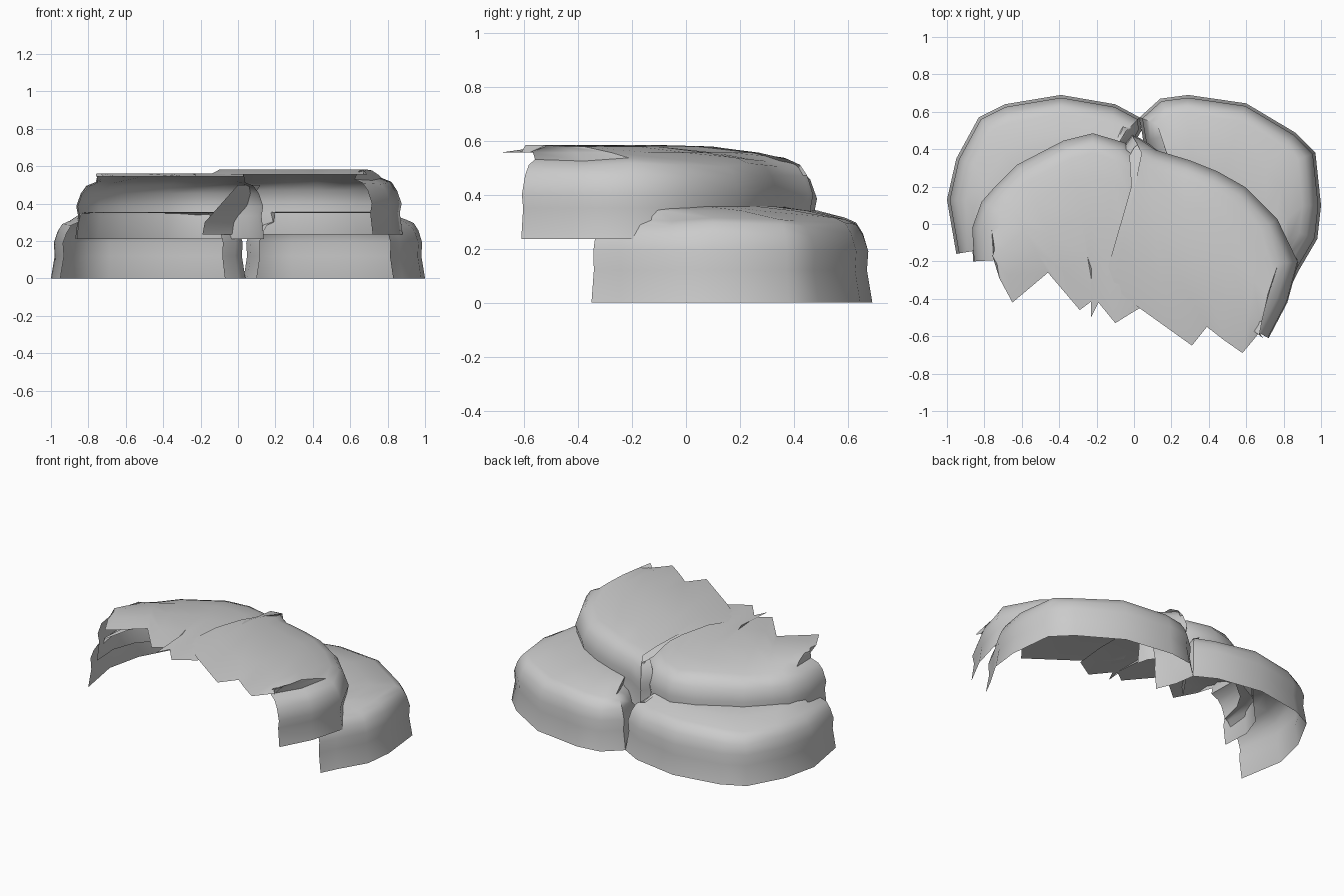
import bpy, bmesh
from mathutils import Vector


def inward(path, i):
    # horizontal direction pointing into the lobe (path runs left to right round the back)
    a = Vector(path[max(i - 1, 0)])
    b = Vector(path[min(i + 1, len(path) - 1)])
    t = (b - a).normalized()
    return Vector((t.y, -t.x))


def lobe(name, path, profile, ends, cap):
    """Open shell: wall swept along path by profile (inset, z), cap spread to the ends."""
    bm = bmesh.new()
    columns = []
    for i, p in enumerate(path):
        n = inward(path, i)
        col = []
        for inset, z in profile:
            q = Vector(p) + n * inset
            col.append(bm.verts.new((q.x, q.y, z + 0.006 * ((i * 7) % 3 - 1) * (inset > 0.03))))
        rim, end = q.copy(), Vector(ends[i])
        for t, z in cap:
            q = rim.lerp(end, t)
            col.append(bm.verts.new((q.x, q.y, z)))
        columns.append(col)
    for a, b in zip(columns, columns[1:]):
        for j in range(len(a) - 1):
            bm.faces.new((a[j], b[j], b[j + 1], a[j + 1]))
    bmesh.ops.recalc_face_normals(bm, faces=bm.faces)
    if sum(f.normal.z for f in bm.faces) < 0:
        bmesh.ops.reverse_faces(bm, faces=bm.faces)
    me = bpy.data.meshes.new(name)
    bm.to_mesh(me)
    bm.free()
    ob = bpy.data.objects.new(name, me)
    bpy.context.collection.objects.link(ob)
    bpy.ops.object.select_all(action='DESELECT')
    ob.select_set(True)
    bpy.context.view_layer.objects.active = ob
    bpy.ops.object.shade_smooth_by_angle(angle=0.8)


low_wall = [(0, 0), (0.02, 0.12), (0.015, 0.19), (0.035, 0.25), (0.06, 0.29), (0.10, 0.308)]
low_cap = [(0.4, 0.34), (0.75, 0.355), (1, 0.35)]


def high_wall(base, top):
    return [(0, base), (0.015, top - 0.22), (0.005, top - 0.17), (0.03, top - 0.10),
            (0.06, top - 0.06), (0.11, top - 0.04)]


# lower ledges, their tops running a little way under the upper ones
lobe("lower_left_ledge",
     [(-0.95, -0.16), (-1, 0.13), (-0.95, 0.35), (-0.83, 0.57), (-0.69, 0.64), (-0.39, 0.69),
      (-0.1, 0.64), (0.03, 0.57), (0.04, 0.5), (0, 0.43), (-0.07, 0.36)],
     low_wall,
     [(-0.82, -0.17), (-0.78, 0), (-0.72, 0.1), (-0.6, 0.2), (-0.5, 0.27), (-0.32, 0.34),
      (-0.2, 0.35), (-0.13, 0.35), (-0.12, 0.34), (-0.14, 0.34), (-0.17, 0.33)],
     low_cap)
lobe("lower_right_ledge",
     [(0.1, 0.32), (0.05, 0.44), (0.03, 0.57), (0.14, 0.67), (0.29, 0.69), (0.6, 0.645),
      (0.86, 0.49), (0.97, 0.38), (1, 0.1), (0.98, -0.08), (0.88, -0.25), (0.83, -0.35)],
     low_wall,
     [(0.2, 0.28), (0.2, 0.29), (0.2, 0.3), (0.25, 0.27), (0.32, 0.24), (0.45, 0.18),
      (0.57, 0.08), (0.65, 0), (0.7, -0.08), (0.74, -0.16), (0.74, -0.24), (0.71, -0.34)],
     low_cap)

# upper ledges with ragged front edges
lobe("upper_left_ledge",
     [(-0.86, -0.2), (-0.87, -0.02), (-0.82, 0.12), (-0.75, 0.2), (-0.63, 0.32), (-0.38, 0.45),
      (-0.22, 0.49), (-0.05, 0.44), (0.06, 0.35), (0.12, 0.27), (0.14, 0.2)],
     high_wall(0.21, 0.555),
     [(-0.76, -0.16), (-0.72, -0.29), (-0.65, -0.42), (-0.46, -0.26), (-0.29, -0.46),
      (-0.21, -0.4), (-0.23, -0.5), (-0.19, -0.42), (-0.1, -0.53), (-0.02, -0.48), (0.03, -0.45)],
     [(0.15, 0.54), (0.4, 0.56), (0.7, 0.562), (1, 0.545)])
lobe("upper_right_ledge",
     [(-0.06, 0.41), (-0.01, 0.475), (0.03, 0.46), (0.12, 0.4), (0.3, 0.345), (0.45, 0.285),
      (0.6, 0.2), (0.77, 0.03), (0.88, -0.2), (0.82, -0.42), (0.72, -0.61)],
     high_wall(0.235, 0.57),
     [(-0.15, -0.27), (-0.11, -0.34), (0.03, -0.45), (0.17, -0.55), (0.31, -0.65),
      (0.39, -0.55), (0.48, -0.62), (0.58, -0.69), (0.63, -0.63), (0.67, -0.58), (0.69, -0.61)],
     [(0.15, 0.555), (0.4, 0.578), (0.7, 0.583), (1, 0.555)])

# broken slanting strip of wall left inside, between the upper ledges
lobe("inner_wall_strip", [(-0.19, 0.3), (-0.02, 0.43)],
     [(0, 0.235), (0.02, 0.3)],
     [(0, 0.2), (0.12, 0.28)],
     [(0.5, 0.4), (1, 0.5)])
